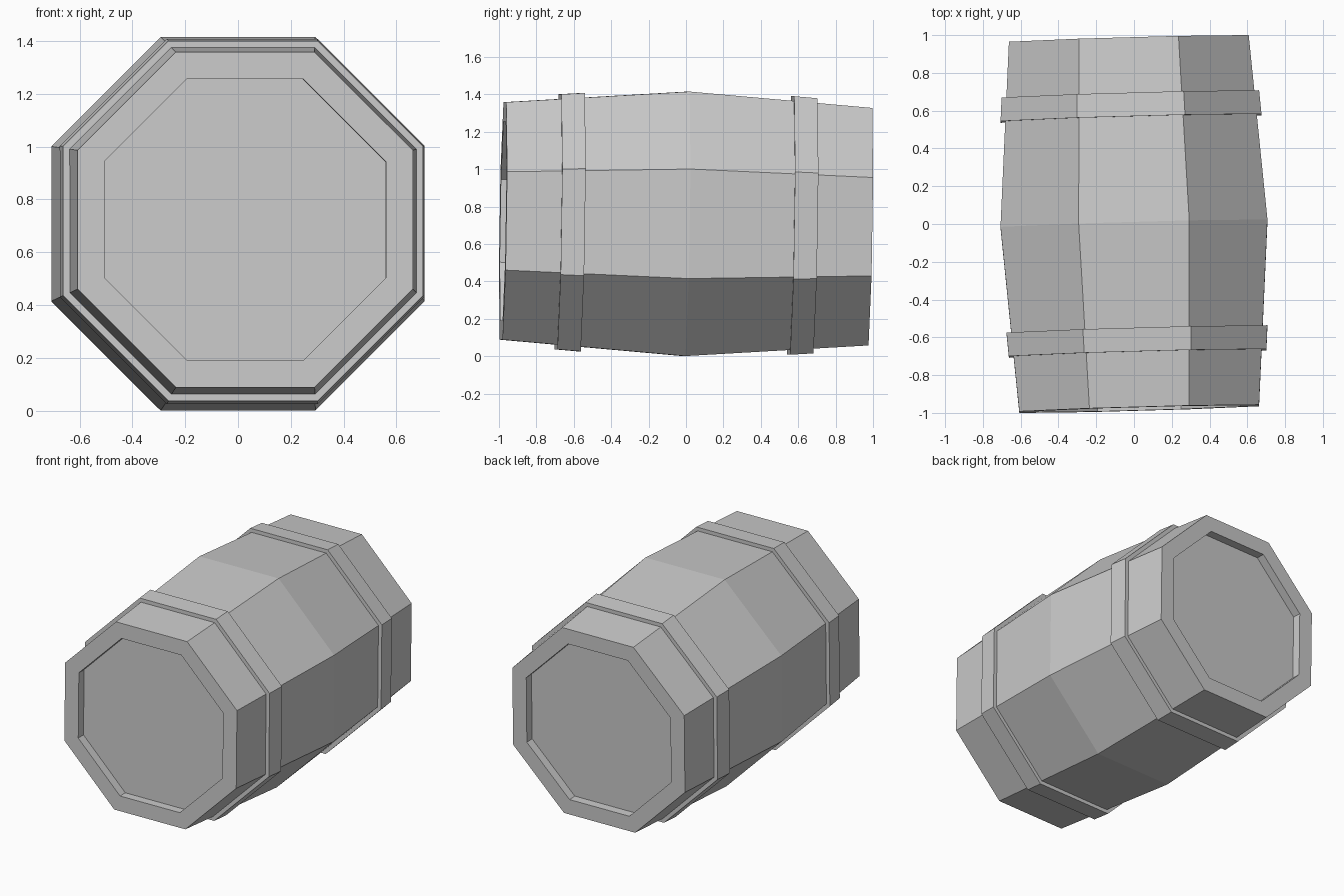
import bpy, bmesh
from math import cos, sin, pi, radians
from mathutils import Matrix

if "Cube" in bpy.data.objects:
    bpy.data.objects.remove(bpy.data.objects["Cube"])

SIDES = 8
TILT = (Matrix.Translation((0, 0, 0.708))
        @ Matrix.Rotation(radians(1.6), 4, 'Z')
        @ Matrix.Rotation(radians(-0.9), 4, 'X'))


def lathe(name, profile, closed=False):
    """Octagonal rings along y from (apothem, y) points, flats facing x and z."""
    bm = bmesh.new()
    rings = []
    for apothem, y in profile:
        r = apothem / cos(pi / SIDES)
        rings.append([bm.verts.new((r * cos((i + 0.5) * 2 * pi / SIDES), y,
                                    r * sin((i + 0.5) * 2 * pi / SIDES)))
                      for i in range(SIDES)])
    pairs = list(zip(rings, rings[1:]))
    if closed:
        pairs.append((rings[-1], rings[0]))
    else:
        bm.faces.new(rings[0])
        bm.faces.new(rings[-1])
    for a, b in pairs:
        for i in range(SIDES):
            j = (i + 1) % SIDES
            bm.faces.new((a[i], a[j], b[j], b[i]))
    bmesh.ops.recalc_face_normals(bm, faces=bm.faces)
    mesh = bpy.data.meshes.new(name)
    bm.to_mesh(mesh)
    bm.free()
    obj = bpy.data.objects.new(name, mesh)
    obj.matrix_world = TILT
    bpy.context.collection.objects.link(obj)
    return obj


# Barrel body: bulged middle, flat rims and recessed lids
half = [(0.533, -0.92), (0.533, -0.979), (0.635, -0.979)]
lathe("barrel_body", half + [(0.707, 0)] + [(r, -y) for r, y in reversed(half)])

# Two hoops, slightly tapered with the staves
for name, s in (("front_hoop", -1), ("back_hoop", 1)):
    lathe(name, [(0.650, s * 0.685), (0.682, s * 0.685),
                 (0.691, s * 0.56), (0.659, s * 0.56)], closed=True)
